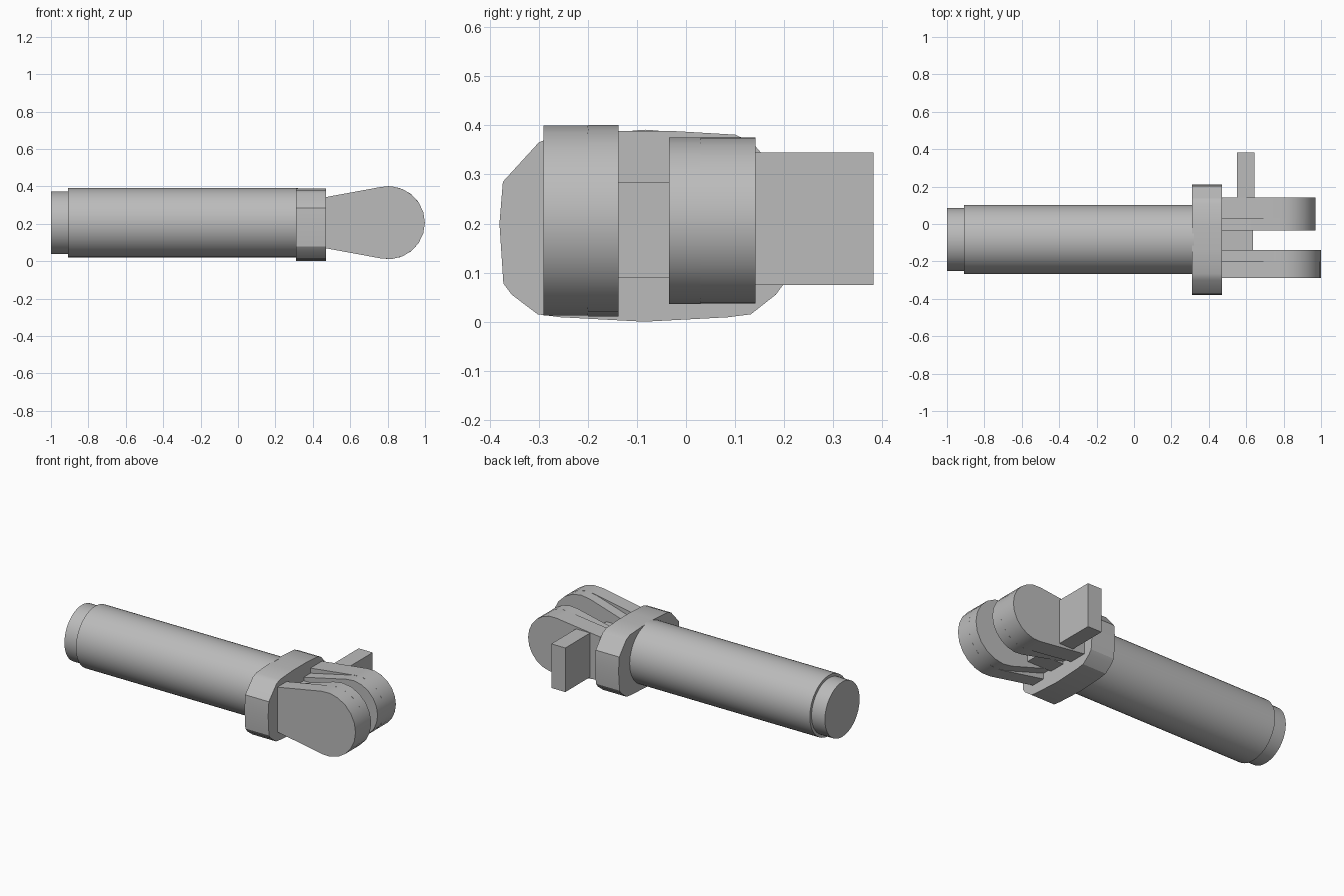
import bpy, bmesh, math
from mathutils import Vector

cube = bpy.data.objects.get("Cube")
if cube:
    bpy.data.objects.remove(cube, do_unlink=True)

grey = bpy.data.materials.new("plain grey")
grey.use_nodes = True
COLOUR = (0.5, 0.5, 0.5, 1)
grey.diffuse_color = COLOUR
grey.node_tree.nodes["Principled BSDF"].inputs["Base Color"].default_value = COLOUR

AXIS_Y, AXIS_Z = -0.083, 0.206


def prism(name, points, direction, smooth=None):
    """Extrude a closed outline of 3D points along a direction."""
    bm = bmesh.new()
    face = bm.faces.new([bm.verts.new(p) for p in points])
    new = bmesh.ops.extrude_face_region(bm, geom=[face])["geom"]
    bmesh.ops.translate(bm, vec=Vector(direction),
                        verts=[v for v in new if isinstance(v, bmesh.types.BMVert)])
    bmesh.ops.recalc_face_normals(bm, faces=bm.faces)
    mesh = bpy.data.meshes.new(name)
    bm.to_mesh(mesh)
    bm.free()
    obj = bpy.data.objects.new(name, mesh)
    bpy.context.collection.objects.link(obj)
    mesh.materials.append(grey)
    if smooth:
        bpy.ops.object.select_all(action="DESELECT")
        obj.select_set(True)
        bpy.context.view_layer.objects.active = obj
        bpy.ops.object.shade_smooth_by_angle(angle=math.radians(smooth))
    return obj


def rod(name, x0, x1, radius, sides=48):
    angles = [math.tau * i / sides for i in range(sides)]
    ring = [(x0, AXIS_Y + radius * math.cos(a), AXIS_Z + radius * math.sin(a)) for a in angles]
    return prism(name, ring, (x1 - x0, 0, 0), 30)


def block(name, x, y, z):
    ring = [(x[0], y[0], z[0]), (x[1], y[0], z[0]), (x[1], y[0], z[1]), (x[0], y[0], z[1])]
    return prism(name, ring, (0, y[1] - y[0], 0))


def lug(name, y0, y1, cx, radius, half_root, steps=12):
    """Teardrop plate: flat root at the collar, tangent sides, round tip."""
    root = 0.46
    reach = math.hypot(cx - root, half_root)
    tangent = math.pi - math.atan2(half_root, cx - root) - math.acos(radius / reach)
    ring = [(root, y0, AXIS_Z - half_root)]
    for i in range(steps + 1):
        a = -tangent + 2 * tangent * i / steps
        ring.append((cx + radius * math.cos(a), y0, AXIS_Z + radius * math.sin(a)))
    ring.append((root, y0, AXIS_Z + half_root))
    return prism(name, ring, (0, y1 - y0, 0), 30)


# Shaft and its narrower end
rod("shaft", -0.91, 0.32, 0.185)
rod("shaft_end", -1.0, -0.91, 0.168)

# Collar with cut corners, outlined in y and z
collar = [(-0.38, 0.2), (-0.373, 0.285), (-0.3, 0.365), (-0.265, 0.38), (-0.14, 0.388),
          (-0.02, 0.388), (0.1, 0.381), (0.135, 0.365), (0.203, 0.285), (0.21, 0.2),
          (0.2, 0.078), (0.183, 0.055), (0.132, 0.015), (0.085, 0.009), (-0.085, 0.0),
          (-0.255, 0.009), (-0.302, 0.015), (-0.355, 0.055), (-0.372, 0.078)]
prism("collar", [(0.31, y, z) for y, z in collar], (0.16, 0, 0), 25)

# Fork lugs: full outer halves, inner halves relieved towards the root
lug("front_lug_outer", -0.29, -0.2, 0.804, 0.195, 0.135)
lug("front_lug_inner", -0.2, -0.138, 0.804, 0.195, 0.098)
lug("rear_lug_outer", 0.03, 0.142, 0.8, 0.17, 0.13)
lug("rear_lug_inner", -0.035, 0.03, 0.8, 0.17, 0.098)

# Web between the lugs and the side tab
block("web", (0.46, 0.635), (-0.138, -0.035), (0.09, 0.285))
block("side_tab", (0.55, 0.645), (0.142, 0.382), (0.075, 0.345))
